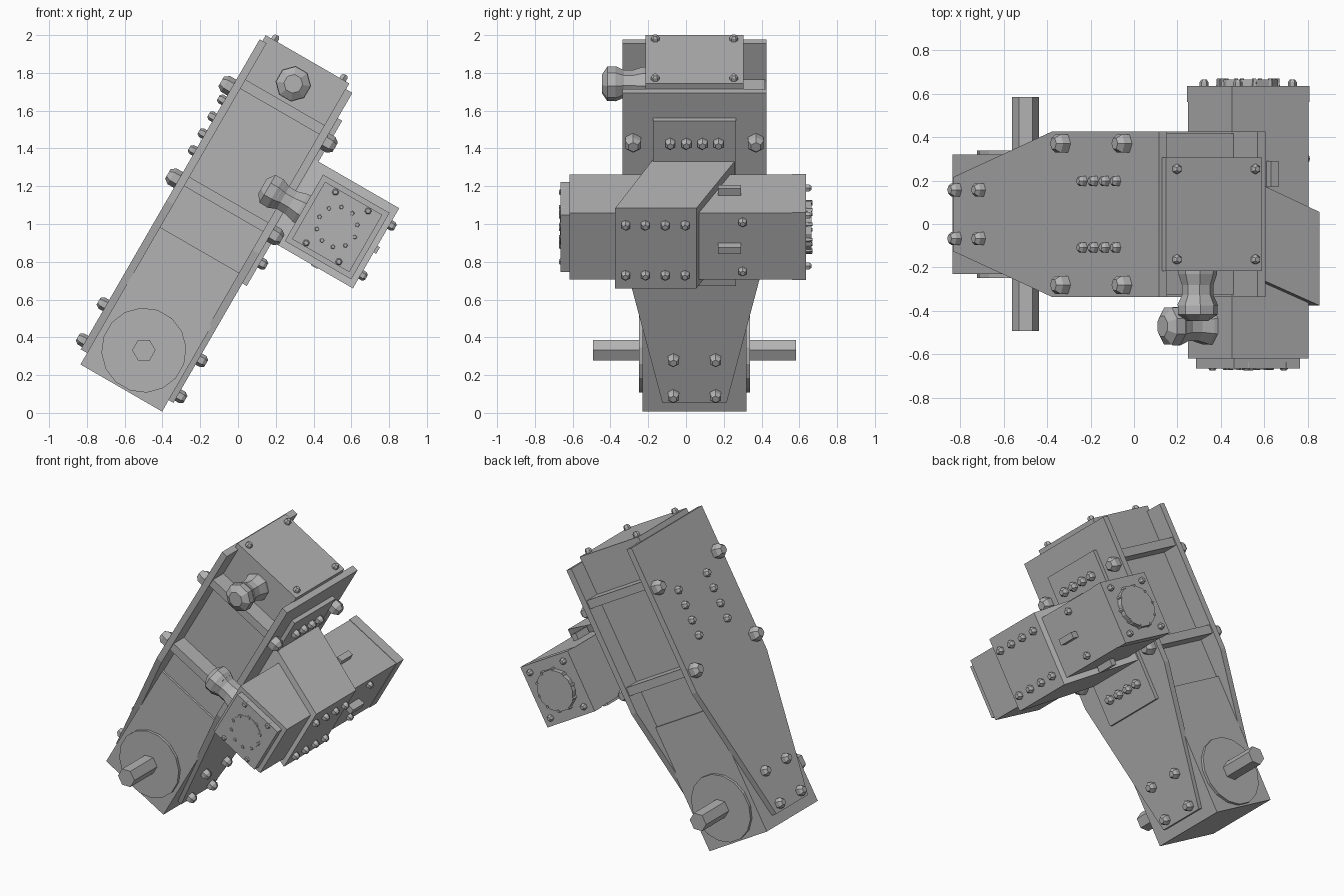
import bpy, bmesh, math
from mathutils import Matrix, Vector

cube = bpy.data.objects.get("Cube")
if cube:
    bpy.data.objects.remove(cube, do_unlink=True)

grey = bpy.data.materials.new("machine_grey")
grey.use_nodes = True
grey.diffuse_color = (0.45, 0.45, 0.45, 1)
grey.node_tree.nodes["Principled BSDF"].inputs["Base Color"].default_value = (0.45, 0.45, 0.45, 1)

# Leaning frame: local z runs up the arm, local x runs across it
FRAME = Matrix.Translation((-0.615, 0, 0.13)) @ Matrix.Rotation(math.radians(30), 4, "Y")
YC = 0.045          # arm centre in y
BOX_X, BOX_Z = 0.56, 1.31   # side gearbox axis


def finish(name, bm):
    bmesh.ops.recalc_face_normals(bm, faces=bm.faces)
    mesh = bpy.data.meshes.new(name)
    bm.to_mesh(mesh)
    bm.free()
    mesh.materials.append(grey)
    obj = bpy.data.objects.new(name, mesh)
    obj.matrix_world = FRAME
    bpy.context.collection.objects.link(obj)
    return obj


def block(name, x, y, z):
    """Box from three (min, max) ranges."""
    bm = bmesh.new()
    bmesh.ops.create_cube(bm, size=1)
    for v in bm.verts:
        v.co = [(r[0] + r[1]) / 2 + c * (r[1] - r[0]) for r, c in zip((x, y, z), v.co)]
    return finish(name, bm)


def prism(name, points, offset):
    """Flat outline pushed along an offset."""
    bm = bmesh.new()
    face = bm.faces.new([bm.verts.new(p) for p in points])
    grown = bmesh.ops.extrude_face_region(bm, geom=[face])
    bmesh.ops.translate(bm, vec=offset,
                        verts=[g for g in grown["geom"] if isinstance(g, bmesh.types.BMVert)])
    # Keep the starting face so the prism stays closed
    if not face.is_valid:
        bm.faces.new([v for v in bm.verts][:len(points)])
    return finish(name, bm)


def turned(name, base, axis, profile, sides):
    """Stack of rings (distance, radius) along an axis."""
    bm = bmesh.new()
    turn = Vector(axis).to_track_quat("Z", "Y")
    rings = []
    for d, r in profile:
        ring = []
        for i in range(sides):
            t = math.tau * (i + 0.5) / sides
            p = Vector((r * math.cos(t), r * math.sin(t), d))
            ring.append(bm.verts.new(Vector(base) + turn @ p))
        rings.append(ring)
    for a, b in zip(rings, rings[1:]):
        for i in range(sides):
            j = (i + 1) % sides
            bm.faces.new((a[i], a[j], b[j], b[i]))
    bm.faces.new(rings[0])
    bm.faces.new(rings[-1])
    return finish(name, bm)


def bolt(name, base, axis, r):
    h = 1.35 * r
    turned(name, base, axis, [(-0.01, r), (0.6 * h, r), (h, 0.6 * r)], 6)


# Main arm housing
block("lower_housing", (-0.253, 0.246), (YC - 0.275, YC + 0.275), (0, 0.84))
block("upper_housing", (-0.275, 0.236), (YC - 0.26, YC + 0.26), (0.83, 2.0))

# Tapered cover plates on both edges of the arm
half = [(0.17, 0.07), (0.38, 0.98), (0.38, 1.965)]
outline = [(YC + w, z) for w, z in half] + [(YC - w, z) for w, z in reversed(half)]
for side, inner, outer in ((-1, -0.25, -0.292), (1, 0.232, 0.275)):
    prism("cover_plate", [(inner, y, z) for y, z in outline], (outer - inner, 0, 0))
    for s in (-1, 1):
        for z in (0.118, 0.338):
            bolt("lower_plate_bolt", (outer, YC + s * 0.112, z), (side, 0, 0), 0.034)
        for z in (1.105, 1.67):
            bolt("large_plate_bolt", (outer, YC + s * 0.325, z), (side, 0, 0), 0.048)

for side in (-1, 1):
    # Cross ribs between the plates
    for z in (1.12, 1.715):
        y = sorted((YC + side * 0.2, YC + side * 0.372))
        block("cross_rib", (-0.255, 0.235), y, (z - 0.028, z + 0.028))

    # Drive shaft and its flange
    turned("shaft_flange", (0, YC + side * 0.27, 0.233), (0, side, 0), [(-0.02, 0.225), (0.023, 0.225)], 16)
    turned("drive_shaft", (0, YC + side * 0.27, 0.233), (0, side, 0), [(0, 0.062), (0.268, 0.062)], 6)

    # Two rows of small bolts on the back plate
    for i in range(4):
        bolt("small_plate_bolt", (-0.292, YC + side * 0.153, 1.28 + 0.103 * i), (-1, 0, 0), 0.026)

# Cap bolts on the upper end
for x in (-0.222, 0.195):
    for s in (-1, 1):
        bolt("end_cap_bolt", (x, YC + s * 0.208, 2.0), (0, 0, 1), 0.022)

# Mounting panel and bolts
block("mounting_panel", (0.27, 0.302), (-0.175, 0.265), (0.8, 1.81))
for z in (0.943, 1.675):
    for i in range(4):
        bolt("panel_bolt", (0.3, -0.083 + 0.085 * i, z), (1, 0, 0), 0.03)

# Slanted bracket carrying the side gearbox
prism("slanted_bracket", [(0.28, -0.175, 1.07), (0.28, 0.265, 1.07), (0.795, 0.055, 1.07),
                          (0.795, -0.375, 1.07)], (0, 0, 0.49))
for z in (1.155, 1.46):
    for i in range(4):
        bolt("bracket_bolt", (0.793, -0.32 + 0.105 * i, z), (1, 0, 0), 0.026)


def gearbox_part(name, h, y):
    return block(name, (BOX_X - h, BOX_X + h), y, (BOX_Z - h, BOX_Z + h))


# Side gearbox with end plates
gearbox_part("gearbox_body", 0.203, (-0.618, 0.56))
gearbox_part("gearbox_rear_cap", 0.206, (0.56, 0.635))
gearbox_part("gearbox_front_plate", 0.175, (-0.665, -0.6))

# Bearing covers: nearly flush in front, raised behind
for y, side, r, depth, bolt_x, sink in ((-0.665, -1, 0.112, 0.003, 0.1, 0.02),
                                        (0.635, 1, 0.14, 0.03, 0.145, 0)):
    turned("bearing_cover", (BOX_X, y, BOX_Z), (0, side, 0), [(-0.01, r), (depth, r)], 12)
    for i in range(10):
        t = math.tau * i / 10
        p = (BOX_X + (r - 0.005) * math.cos(t), y, BOX_Z + (r - 0.005) * math.sin(t))
        turned("cover_stud", p, (0, side, 0), [(0, 0.013), (depth + 0.004, 0.01)], 5)
    for sx in (-1, 1):
        for sz in (-1, 1):
            p = (BOX_X + sx * bolt_x, y - side * sink, BOX_Z + sz * 0.155)
            bolt("gearbox_end_bolt", p, (0, side, 0), 0.021)

# Lifting clips and small bolts on the gearbox sides
block("upper_clip", (BOX_X - 0.02, BOX_X + 0.02), (0.17, 0.29), (1.5, 1.555))
block("lower_clip", (BOX_X - 0.02, BOX_X + 0.02), (0.17, 0.29), (1.065, 1.12))
block("outer_clip", (0.75, 0.81), (0.17, 0.29), (BOX_Z - 0.02, BOX_Z + 0.02))
for z in (1.16, 1.46):
    bolt("gearbox_side_bolt", (0.761, 0.3, z), (1, 0, 0), 0.024)


def fitting(name, base, axis, length):
    """Waisted pipe stub ending in a chamfered cap."""
    turned(name + "_neck", base, axis, [(-0.02, 0.092), (0.02, 0.09), (0.3 * length, 0.073),
                                        (0.5 * length, 0.073), (0.7 * length, 0.095)], 8)
    turned(name + "_cap", base, axis, [(0.6 * length, 0.085), (0.7 * length, 0.092),
                                       (0.88 * length, 0.092), (length, 0.05)], 8)


fitting("arm_fitting", (-0.02, -0.21, 1.85), (0, -1, 0), 0.235)
fitting("gearbox_fitting", (0.36, -0.47, 1.3), (-1, 0, 0), 0.25)
